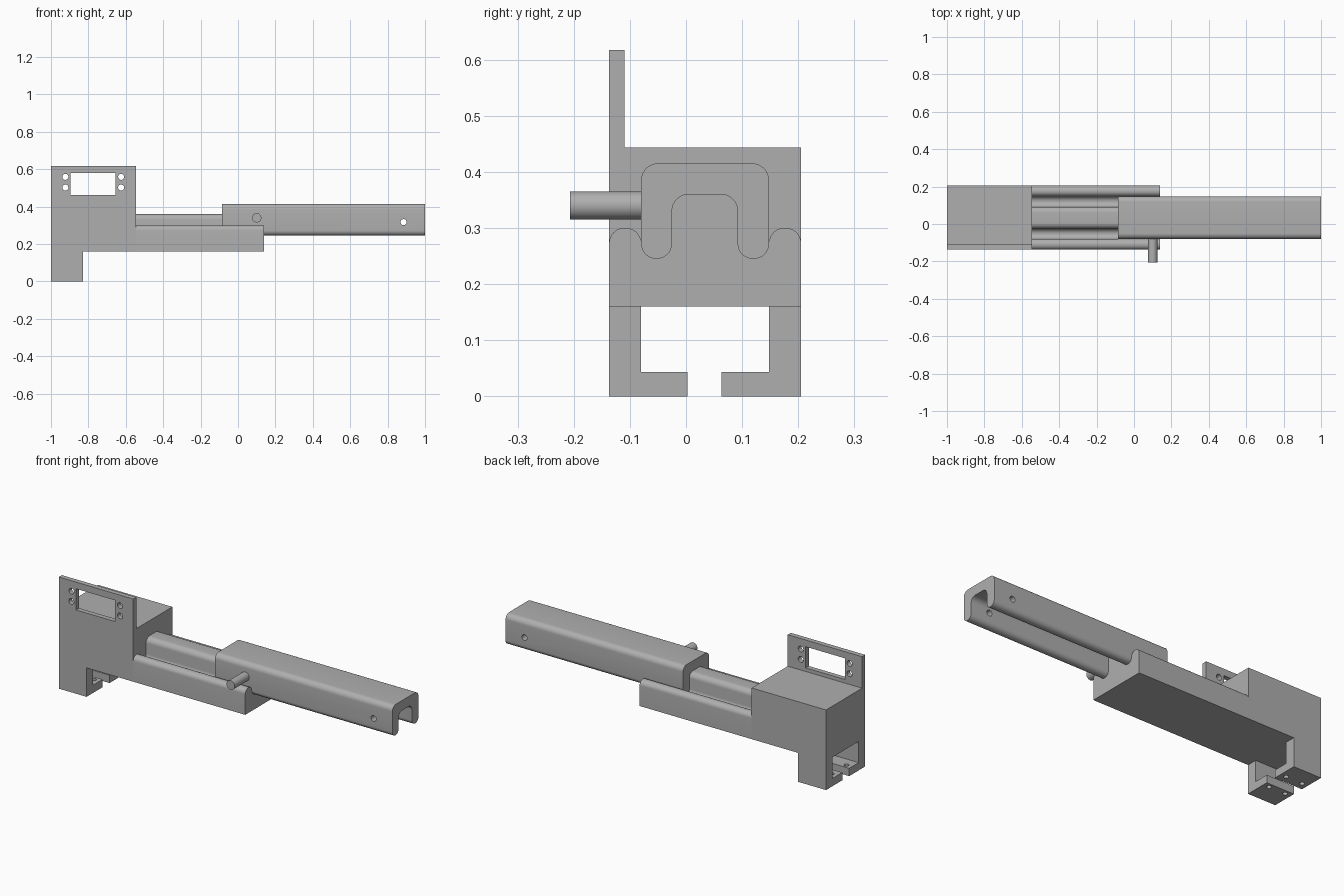
import bpy, bmesh, math
from mathutils import Vector, Matrix

old = bpy.data.objects.get("Cube")
if old:
    bpy.data.objects.remove(old)

grey = bpy.data.materials.new("machined grey")
grey.use_nodes = True
grey.diffuse_color = (0.43, 0.43, 0.43, 1)
grey.node_tree.nodes["Principled BSDF"].inputs["Base Color"].default_value = grey.diffuse_color


def finish(name, bm):
    bmesh.ops.recalc_face_normals(bm, faces=bm.faces)
    mesh = bpy.data.meshes.new(name)
    bm.to_mesh(mesh)
    bm.free()
    obj = bpy.data.objects.new(name, mesh)
    obj.data.materials.append(grey)
    bpy.context.collection.objects.link(obj)
    return obj


def activate(obj):
    bpy.ops.object.select_all(action='DESELECT')
    obj.select_set(True)
    bpy.context.view_layer.objects.active = obj


def smooth(obj):
    activate(obj)
    bpy.ops.object.shade_smooth_by_angle(angle=math.radians(30))


def rounded(corners, steps=8):
    """Outline from (y, z, radius) right-angle corners."""
    out = []
    for i, (y, z, r) in enumerate(corners):
        p = Vector((y, z))
        if r == 0:
            out.append(p)
            continue
        a = (Vector(corners[i - 1][:2]) - p).normalized() * r
        b = (Vector(corners[(i + 1) % len(corners)][:2]) - p).normalized() * r
        for k in range(steps + 1):
            t = k / steps * math.pi / 2
            out.append(p + a * (1 - math.sin(t)) + b * (1 - math.cos(t)))
    return out


def extrude_x(name, outline, x0, x1):
    bm = bmesh.new()
    face = bm.faces.new([bm.verts.new((x0, p[0], p[1])) for p in outline])
    ext = bmesh.ops.extrude_face_region(bm, geom=[face])["geom"]
    verts = [v for v in ext if isinstance(v, bmesh.types.BMVert)]
    bmesh.ops.translate(bm, verts=verts, vec=(x1 - x0, 0, 0))
    return finish(name, bm)


def box(name, lo, hi):
    return extrude_x(name, [(lo[1], lo[2]), (hi[1], lo[2]), (hi[1], hi[2]), (lo[1], hi[2])], lo[0], hi[0])


def rod(name, center, radius, length, axis):
    bm = bmesh.new()
    turn = Matrix.Rotation(math.pi / 2, 4, 'X') if axis == 'Y' else Matrix()
    bmesh.ops.create_cone(bm, cap_ends=True, segments=32, radius1=radius, radius2=radius,
                          depth=length, matrix=Matrix.Translation(center) @ turn)
    return finish(name, bm)


def cut(obj, cutters):
    for c in cutters:
        c.hide_render = True
        mod = obj.modifiers.new("cut", 'BOOLEAN')
        mod.operation = 'DIFFERENCE'
        mod.solver = 'EXACT'
        mod.object = c
        activate(obj)
        bpy.ops.object.modifier_apply(modifier=mod.name)
        bpy.data.objects.remove(c)


Y0, Y1 = -0.137, 0.205          # body sides
G0, G1 = -0.08, 0.148           # outer sides of the slider
R0, R1 = -0.025, 0.092          # sides of the centre ridge
X0, XB = -1.0, -0.545           # housing ends

# Housing block
box("housing", (X0, Y0, 0.16), (XB, Y1, 0.443))

# Mounting plate with window and screw holes
plate = box("mounting_plate", (X0, Y0, 0.443), (XB, -0.11, 0.617))
holes = [box("window_cutter", (-0.895, -0.2, 0.463), (-0.655, 0, 0.58))]
for x in (-0.923, -0.625):
    for z in (0.502, 0.559):
        holes.append(rod("screw_cutter", (x, -0.12, z), 0.016, 0.1, 'Y'))
cut(plate, holes)
smooth(plate)

# Clamp feet, L-shaped, with screw holes
for name, outer, inner, tip, hole_y in (("front_foot", Y0, G0, 0.003, -0.022),
                                        ("back_foot", Y1, G1, 0.063, 0.105)):
    foot = extrude_x(name, [(outer, 0), (tip, 0), (tip, 0.043), (inner, 0.043),
                            (inner, 0.16), (outer, 0.16)], X0, -0.83)
    cut(foot, [rod("foot_cutter", (x, hole_y, 0.02), 0.013, 0.1, 'Z') for x in (-0.965, -0.865)])
    smooth(foot)

# Guide rail with two rounded grooves and a centre ridge
r, big = 0.027, 0.03
rail = extrude_x("guide_rail", rounded([
    (Y0, 0.16, 0), (Y0, 0.3, r), (G0, 0.3, r), (G0, 0.245, r), (R0, 0.245, r),
    (R0, 0.36, big), (R1, 0.36, big), (R1, 0.245, r), (G1, 0.245, r),
    (G1, 0.3, r), (Y1, 0.3, r), (Y1, 0.16, 0)]), XB, 0.14)
smooth(rail)

# Channel slider riding on the rail, with a cross hole near its end
slider = extrude_x("slider", rounded([
    (G0, 0.245, r), (G0, 0.415, big), (G1, 0.415, big), (G1, 0.245, r),
    (R1, 0.245, r), (R1, 0.36, big), (R0, 0.36, big), (R0, 0.245, r)]), -0.085, 1.0)
cut(slider, [rod("cross_cutter", (0.885, 0.034, 0.317), 0.016, 0.5, 'Y')])
smooth(slider)

# Handle pin on the front of the slider
pin = rod("handle_pin", (0.1, -0.141, 0.34), 0.025, 0.132, 'Y')
smooth(pin)
